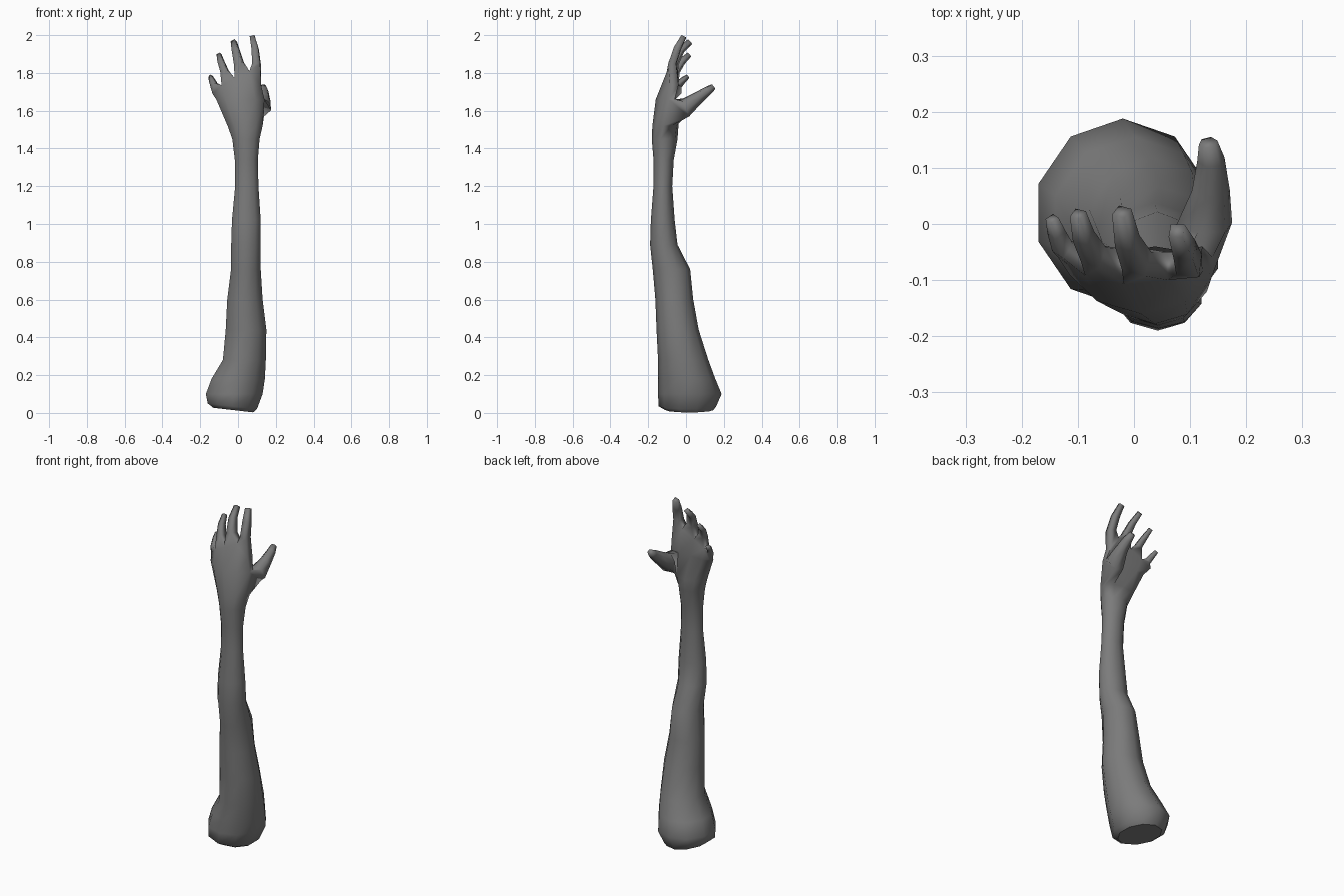
import bpy, bmesh, math
from mathutils import Vector

if "Cube" in bpy.data.objects:
    bpy.data.objects.remove(bpy.data.objects["Cube"])

skin = bpy.data.materials.new("matte grey")
skin.use_nodes = True
GREY = (0.2, 0.2, 0.2, 1)
skin.diffuse_color = GREY
skin.node_tree.nodes["Principled BSDF"].inputs["Base Color"].default_value = GREY

N = 10  # sides: five points along the back of the hand, five along the palm
bm = bmesh.new()


def ring(z, x0, x1, y0, y1, tilt=0, bend=0):
    """Ellipse filling the given bounds; tilt lowers +x, bend cups the palm."""
    verts = []
    for k in range(N):
        a = math.radians(18 + 36 * k)
        c, s = math.cos(a) / math.cos(math.radians(18)), math.sin(a)
        verts.append(bm.verts.new(((x0 + x1) / 2 + c * (x1 - x0) / 2,
                                   (y0 + y1) / 2 + s * (y1 - y0) / 2 + bend * c * c,
                                   z - tilt * c)))
    return verts


def bridge(a, b, skip=()):
    n = len(a)
    for k in range(n):
        if k not in skip:
            j = (k + 1) % n
            bm.faces.new((a[k], a[j], b[j], b[k]))


def digit(loop, stations):
    """Grow a tapering finger from an open loop through (x, y, z, radius) stations."""
    n = len(loop)
    prev_c = sum((v.co for v in loop), Vector()) / n
    for x, y, z, r in stations:
        c = Vector((x, y, z))
        d = (c - prev_c).normalized()
        mid = sum((v.co for v in loop), Vector()) / n
        u = loop[0].co - mid
        u = (u - d * u.dot(d)).normalized()
        w = d.cross(u)
        new = [bm.verts.new(c + r * (u * math.cos(t) + w * math.sin(t)))
               for t in (2 * math.pi * k / n for k in range(n))]
        bridge(loop, new)
        loop, prev_c = new, c
    bm.faces.new(loop)


# Upper arm stump, elbow, forearm, wrist and palm: z, x range, y range, tilt, bend
sections = [
    (0.015, -0.13, 0.08, -0.11, 0.145, 0.012, 0),
    (0.035, -0.16, 0.10, -0.145, 0.16, 0.015, 0),
    (0.10, -0.17, 0.13, -0.148, 0.188, 0.0, 0),
    (0.18, -0.14, 0.142, -0.147, 0.155, 0, 0),
    (0.28, -0.08, 0.147, -0.148, 0.118, 0, 0),
    (0.44, -0.065, 0.15, -0.156, 0.067, 0, 0),
    (0.60, -0.057, 0.13, -0.162, 0.038, 0, 0),
    (0.76, -0.037, 0.12, -0.176, 0.022, 0, 0),
    (0.89, -0.036, 0.12, -0.19, -0.045, 0, 0),
    (1.02, -0.032, 0.12, -0.186, -0.06, 0, 0),
    (1.20, -0.015, 0.108, -0.172, -0.073, 0, 0),
    (1.34, -0.017, 0.105, -0.172, -0.065, 0, 0),
    (1.45, -0.03, 0.114, -0.181, -0.045, 0, 0),
    (1.52, -0.055, 0.13, -0.178, -0.04, 0, 0.01),
    (1.66, -0.115, 0.14, -0.16, -0.06, 0, 0.035),
]
rings = [ring(*s) for s in sections]

# Knuckle line: x, z, y at the back of the hand, y at the palm
knuckles = [(0.122, 1.735, -0.085, -0.04), (0.06, 1.81, -0.10, -0.05),
            (-0.018, 1.772, -0.108, -0.045), (-0.087, 1.735, -0.092, -0.04),
            (-0.135, 1.69, -0.06, -0.025)]
palm = [bm.verts.new((x, yp, z)) for x, z, yb, yp in knuckles]
back = [bm.verts.new((x, yb, z)) for x, z, yb, yp in knuckles]
rings.append(palm + back[::-1])

THUMB_ROW = 13
for i in range(len(rings) - 1):
    bridge(rings[i], rings[i + 1], skip=(0, N - 1) if i == THUMB_ROW else ())
bm.faces.new(rings[0][::-1])

# Four fingers, index to little
fingers = [
    [(0.098, -0.072, 1.85, 0.029), (0.09, -0.045, 1.93, 0.025), (0.076, -0.012, 1.992, 0.018)],
    [(0.005, -0.066, 1.85, 0.031), (-0.012, -0.03, 1.92, 0.024), (-0.022, 0.022, 1.965, 0.018)],
    [(-0.072, -0.055, 1.81, 0.026), (-0.09, -0.022, 1.86, 0.021), (-0.10, 0.018, 1.897, 0.015)],
    [(-0.127, -0.042, 1.735, 0.022), (-0.138, -0.015, 1.762, 0.017), (-0.146, 0.01, 1.782, 0.012)],
]
for k, path in enumerate(fingers):
    digit([palm[k], palm[k + 1], back[k + 1], back[k]], path)

# Thumb, grown from the side of the palm
lo, hi = rings[THUMB_ROW], rings[THUMB_ROW + 1]
digit([lo[9], lo[0], lo[1], hi[1], hi[0], hi[9]],
      [(0.125, 0.0, 1.617, 0.052), (0.137, 0.06, 1.665, 0.035),
       (0.137, 0.115, 1.705, 0.025), (0.132, 0.145, 1.727, 0.017)])

bmesh.ops.recalc_face_normals(bm, faces=bm.faces)
mesh = bpy.data.meshes.new("arm_and_hand")
bm.to_mesh(mesh)
bm.free()
mesh.materials.append(skin)
arm = bpy.data.objects.new("arm_and_hand", mesh)
bpy.context.collection.objects.link(arm)

# Smooth everywhere but the cut end of the arm
bpy.context.view_layer.objects.active = arm
arm.select_set(True)
bpy.ops.object.shade_smooth_by_angle(angle=math.radians(100))
for p in mesh.polygons:
    if p.normal.z < -0.9:
        p.use_smooth = False
